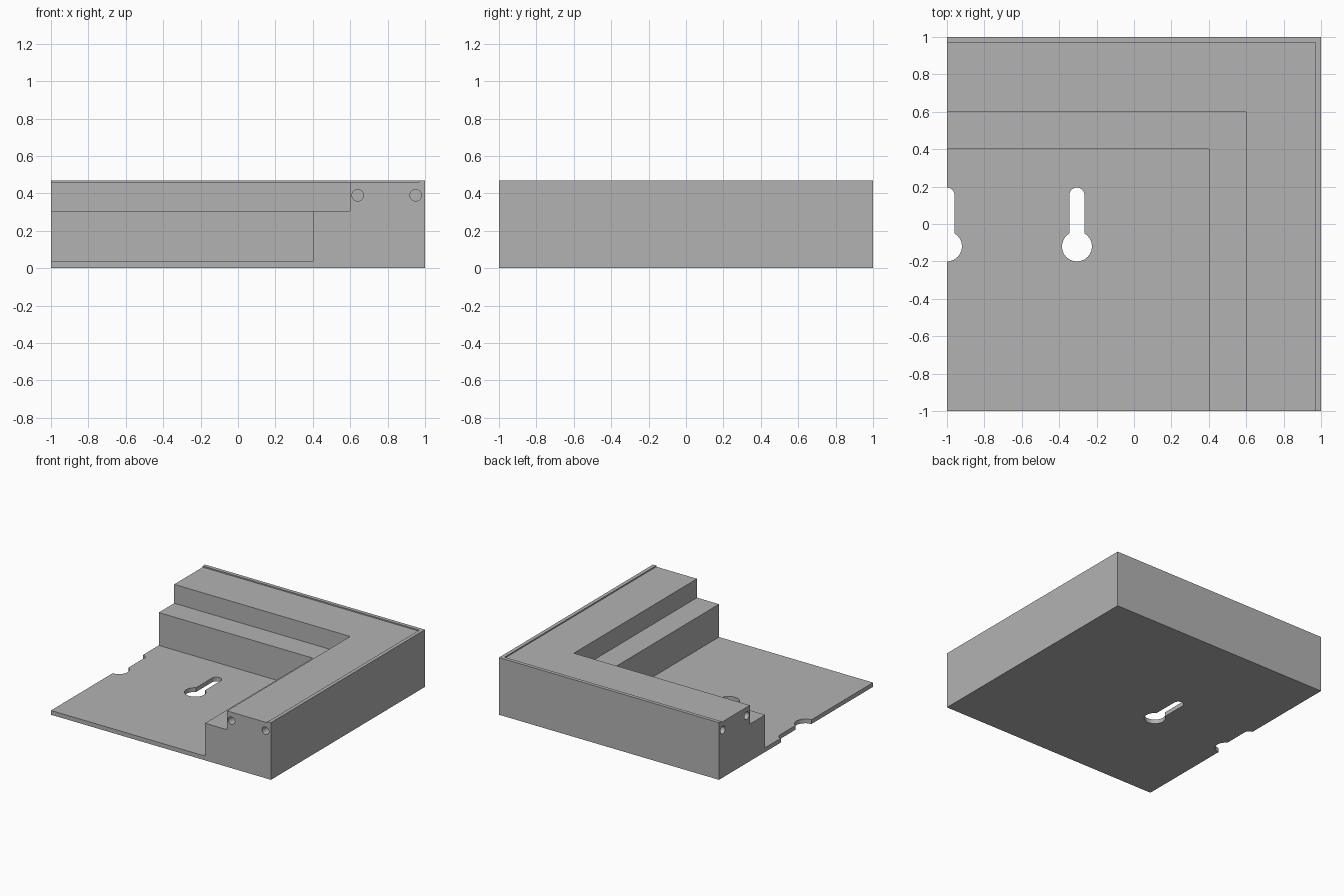
import bpy
import bmesh
from math import pi, sin, cos
from mathutils import Matrix

if "Cube" in bpy.data.objects:
    bpy.data.objects.remove(bpy.data.objects["Cube"], do_unlink=True)

HEIGHT = 0.47
END = -1.2          # cutters run past the open sides

grey = bpy.data.materials.new("plain grey")
grey.use_nodes = True
GREY = (0.45, 0.45, 0.45, 1)
grey.diffuse_color = GREY
grey.node_tree.nodes["Principled BSDF"].inputs["Base Color"].default_value = GREY


def finish(name, bm):
    bmesh.ops.recalc_face_normals(bm, faces=bm.faces)
    mesh = bpy.data.meshes.new(name)
    bm.to_mesh(mesh)
    bm.free()
    mesh.materials.append(grey)
    obj = bpy.data.objects.new(name, mesh)
    bpy.context.collection.objects.link(obj)
    return obj


def box(name, low, high):
    bm = bmesh.new()
    bmesh.ops.create_cube(bm, size=1)
    for v in bm.verts:
        v.co = [h if c > 0 else l for c, l, h in zip(v.co, low, high)]
    return finish(name, bm)


def arc(cx, cy, r, start, stop, steps=32):
    return [(cx + r * cos(start + (stop - start) * i / steps),
             cy + r * sin(start + (stop - start) * i / steps))
            for i in range(steps + 1)]


def keyhole(x):
    # Round entry below a narrow slot with a rounded top
    cy, r, half = -0.12, 0.08, 0.04
    outline = arc(x, 0.155, half, 0, pi) + arc(x, cy, r, pi * 2 / 3, pi * 7 / 3)
    bm = bmesh.new()
    face = bm.faces.new([bm.verts.new((px, py, -0.1)) for px, py in outline])
    out = bmesh.ops.extrude_face_region(bm, geom=[face])
    for v in out["geom"]:
        if isinstance(v, bmesh.types.BMVert):
            v.co.z = 0.15
    return finish("keyhole_cutter", bm)


def peg_hole(offset, axis):
    # Blind round socket in an end of the frame
    bm = bmesh.new()
    turn = Matrix.Rotation(pi / 2, 4, "X" if axis == "Y" else "Y")
    place = (offset, -1, 0.39) if axis == "Y" else (-1, offset, 0.39)
    bmesh.ops.create_cone(bm, cap_ends=True, segments=32, radius1=0.031,
                          radius2=0.031, depth=0.2,
                          matrix=Matrix.Translation(place) @ turn)
    return finish("peg_hole_cutter", bm)


# Solid block for the corner tray
tray = box("corner_frame", (-1, -1, 0), (1, 1, HEIGHT))

# Stepped pocket: thin floor, ledge, and recess inside the outer lip
cutters = [box("pocket_cutter", (END, END, floor), (edge, edge, 0.8))
           for edge, floor in ((0.97, 0.46), (0.6, 0.305), (0.4, 0.035))]

# Hanging slots in the floor, one halved by the open side
cutters += [keyhole(x) for x in (-0.305, -1)]

# Joining sockets in both frame ends
cutters += [peg_hole(o, axis) for axis in "XY" for o in (0.64, 0.95)]

bpy.context.view_layer.objects.active = tray
for cutter in cutters:
    cutter.hide_render = True
    mod = tray.modifiers.new("cut", "BOOLEAN")
    mod.operation = "DIFFERENCE"
    mod.solver = "EXACT"
    mod.object = cutter
    bpy.ops.object.modifier_apply(modifier=mod.name)
    bpy.data.objects.remove(cutter, do_unlink=True)

# Smooth the round walls, keep the edges crisp
tray.select_set(True)
bpy.ops.object.shade_smooth_by_angle(angle=pi / 6)
